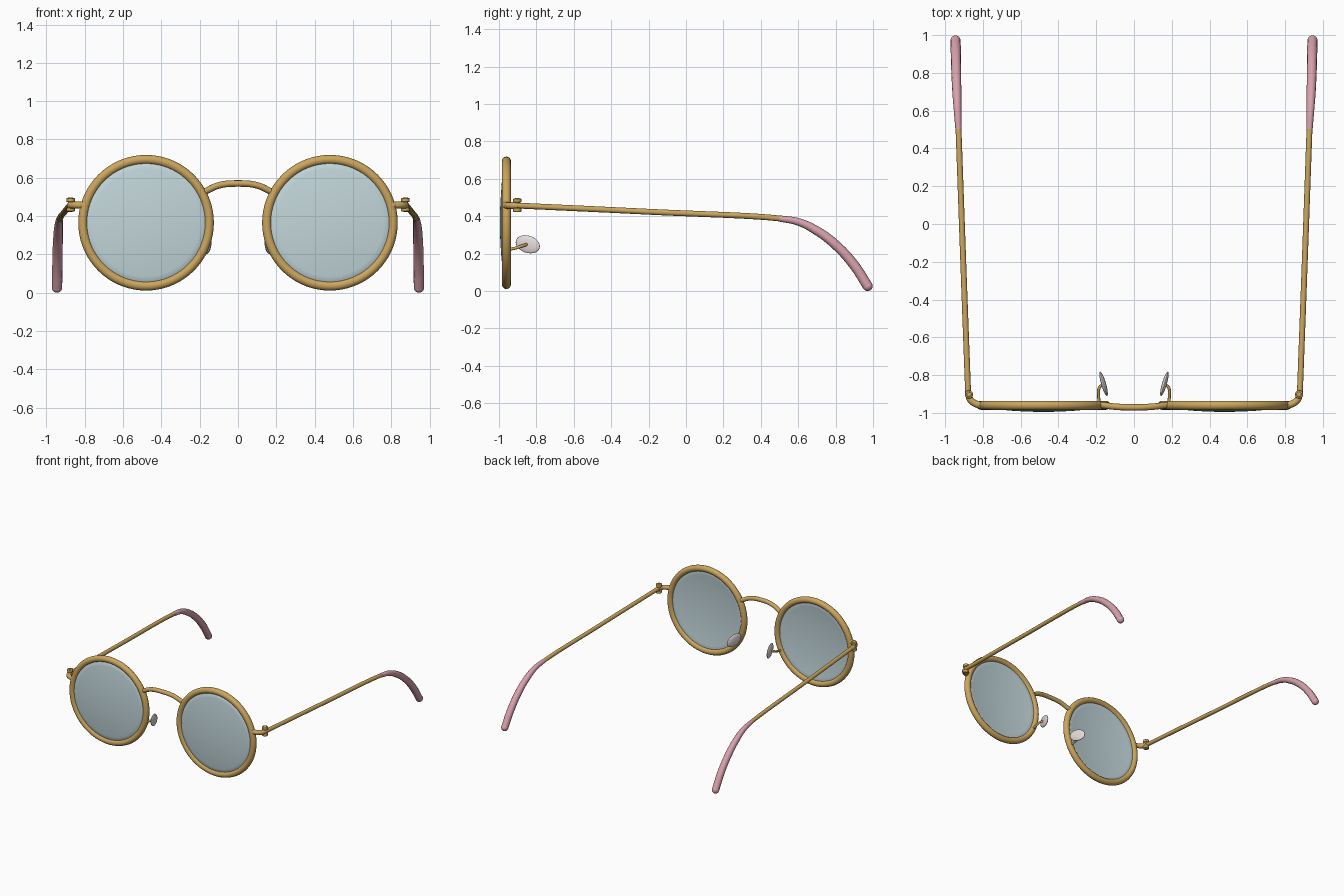
import bpy, math
from mathutils import Vector, Matrix

cube = bpy.data.objects.get("Cube")
if cube:
    bpy.data.objects.remove(cube, do_unlink=True)


def material(name, rgb):
    m = bpy.data.materials.new(name)
    m.use_nodes = True
    m.diffuse_color = (*rgb, 1)
    bsdf = m.node_tree.nodes["Principled BSDF"]
    bsdf.inputs["Base Color"].default_value = (*rgb, 1)
    bsdf.inputs["Roughness"].default_value = 0.5
    return m


GOLD = material("gold metal", (0.60, 0.38, 0.11))
PINK = material("pink plastic", (0.70, 0.36, 0.42))
GLASS = material("pale blue glass", (0.54, 0.67, 0.70))
PAD = material("pale pad", (0.78, 0.70, 0.70))


def finish(ob, name, mat):
    ob.name = name
    ob.data.name = name
    ob.data.materials.clear()
    ob.data.materials.append(mat)
    bpy.ops.object.select_all(action="DESELECT")
    ob.select_set(True)
    bpy.context.view_layer.objects.active = ob
    bpy.ops.object.shade_smooth_by_angle(angle=math.radians(40))
    return ob


def tube(name, points, radius, mat, radii=None):
    """Sweep a round section along a smooth path and turn it into a mesh."""
    cu = bpy.data.curves.new(name + "_path", "CURVE")
    cu.dimensions = "3D"
    cu.bevel_depth = radius
    cu.bevel_resolution = 4
    cu.resolution_u = 10
    cu.use_fill_caps = True
    sp = cu.splines.new("BEZIER")
    sp.bezier_points.add(len(points) - 1)
    for i, (bp, p) in enumerate(zip(sp.bezier_points, points)):
        bp.co = p
        bp.handle_left_type = bp.handle_right_type = "AUTO"
        bp.radius = radii[i] / radius if radii else 1
    temp = bpy.data.objects.new(name + "_path", cu)
    bpy.context.collection.objects.link(temp)
    dg = bpy.context.evaluated_depsgraph_get()
    mesh = bpy.data.meshes.new_from_object(temp.evaluated_get(dg))
    bpy.data.objects.remove(temp, do_unlink=True)
    ob = bpy.data.objects.new(name, mesh)
    bpy.context.collection.objects.link(ob)
    return finish(ob, name, mat)


def ball(name, loc, size, mat, rot=Matrix()):
    bpy.ops.mesh.primitive_uv_sphere_add(segments=24, ring_count=14, radius=1)
    ob = bpy.context.object
    ob.matrix_world = Matrix.Translation(loc) @ rot @ Matrix.Diagonal((*size, 1))
    return finish(ob, name, mat)


def cylinder(name, loc, radius, depth, mat):
    bpy.ops.mesh.primitive_cylinder_add(vertices=24, radius=radius, depth=depth, location=loc)
    ob = bpy.context.object
    bev = ob.modifiers.new("bevel", "BEVEL")
    bev.width = 0.004
    bev.segments = 2
    return finish(ob, name, mat)


def lens(name, centre, mat, n=64):
    """Revolve a curved meniscus profile around the y axis."""
    profile = [(r, 0.23 * r * r - 0.035) for r in (0.08, 0.16, 0.23, 0.28, 0.305)]
    profile += [(0.316, -0.006), (0.316, 0.004), (0.305, 0.007)]
    profile += [(r, 0.2 * r * r - 0.012) for r in (0.28, 0.2, 0.1)]
    verts = [(r * math.cos(a), y, r * math.sin(a)) for r, y in profile
             for a in (math.tau * k / n for k in range(n))]
    faces = [(j * n + k, j * n + (k + 1) % n, (j + 1) * n + (k + 1) % n, (j + 1) * n + k)
             for j in range(len(profile) - 1) for k in range(n)]
    first, last = len(verts), len(verts) + 1
    end = (len(profile) - 1) * n
    verts += [(0, -0.035, 0), (0, -0.012, 0)]
    faces += [(first, (k + 1) % n, k) for k in range(n)]
    faces += [(last, end + k, end + (k + 1) % n) for k in range(n)]
    mesh = bpy.data.meshes.new(name)
    mesh.from_pydata(verts, [], faces)
    mesh.flip_normals()
    ob = bpy.data.objects.new(name, mesh)
    ob.location = centre
    bpy.context.collection.objects.link(ob)
    return finish(ob, name, mat)


# Bridge between the rims
tube("bridge", [(-0.175, -0.958, 0.527), (-0.1, -0.967, 0.56), (0, -0.971, 0.57),
                (0.1, -0.967, 0.56), (0.175, -0.958, 0.527)], 0.017, GOLD)

for side, s in (("left", 1), ("right", -1)):
    def at(x, y, z):
        return Vector((s * x, y, z))

    # Rim and lens
    bpy.ops.mesh.primitive_torus_add(location=at(0.48, -0.96, 0.365),
                                     rotation=(math.pi / 2, 0, 0), major_radius=0.33,
                                     minor_radius=0.024, major_segments=72, minor_segments=16)
    finish(bpy.context.object, side + "_rim", GOLD)
    lens(side + "_lens", at(0.48, -0.96, 0.365), GLASS)

    # End piece curving back to the hinge
    ball(side + "_end_joint", at(0.805, -0.96, 0.457), (0.026, 0.022, 0.022), GOLD)
    tube(side + "_end_piece", [at(0.80, -0.96, 0.457), at(0.835, -0.953, 0.457),
                               at(0.866, -0.93, 0.457), at(0.877, -0.895, 0.457)], 0.018, GOLD)

    # Hinge barrel with a screw head at each end
    cylinder(side + "_hinge_barrel", at(0.874, -0.902, 0.46), 0.014, 0.076, GOLD)
    for part, z in (("upper", 0.484), ("lower", 0.434)):
        cylinder(f"{side}_hinge_{part}_knuckle", at(0.874, -0.902, z), 0.022, 0.022, GOLD)

    # Temple arm
    tube(side + "_temple", [at(0.878, -0.9, 0.457), at(0.904, -0.2, 0.424),
                            at(0.929, 0.5, 0.388), at(0.932, 0.58, 0.374)], 0.0155, GOLD)

    # Padded ear tip, thickening towards its rounded end
    tube(side + "_ear_tip", [at(0.929, 0.5, 0.388), at(0.934, 0.6, 0.370),
                             at(0.938, 0.7, 0.322), at(0.941, 0.8, 0.247),
                             at(0.943, 0.9, 0.137), at(0.945, 0.971, 0.027)],
         0.027, PINK, [0.0165, 0.020, 0.024, 0.026, 0.027, 0.027])
    ball(side + "_ear_tip_end", at(0.945, 0.971, 0.027), (0.027, 0.027, 0.027), PINK)

    # Nose pad on a thin wire
    tube(side + "_pad_wire", [at(0.184, -0.95, 0.222), at(0.187, -0.91, 0.23),
                              at(0.183, -0.865, 0.245), at(0.163, -0.848, 0.25)], 0.008, GOLD)
    turn = Matrix.Rotation(-s * 0.28, 4, "Z") @ Matrix.Rotation(-0.3, 4, "X")
    ball(side + "_nose_pad", at(0.161, -0.846, 0.25), (0.013, 0.069, 0.046), PAD, turn)
